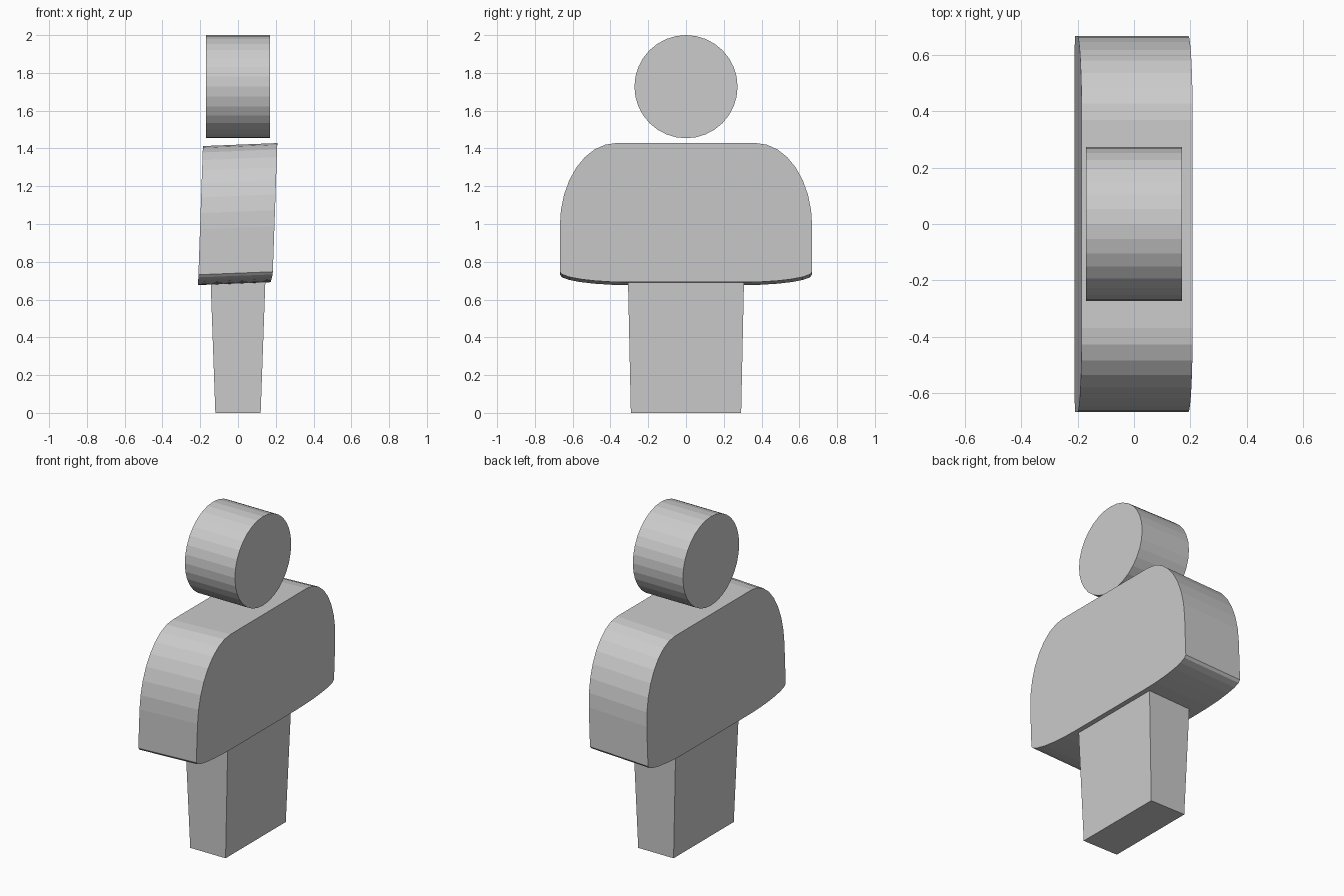
import bpy, bmesh, math
from mathutils import Matrix

cube = bpy.data.objects.get("Cube")
if cube:
    bpy.data.objects.remove(cube, do_unlink=True)

grey = bpy.data.materials.new("plain_grey")
grey.use_nodes = True
tone = (0.6, 0.6, 0.6, 1)
grey.diffuse_color = tone
grey.node_tree.nodes["Principled BSDF"].inputs["Base Color"].default_value = tone


def add_object(name, bm):
    bmesh.ops.recalc_face_normals(bm, faces=bm.faces)
    mesh = bpy.data.meshes.new(name)
    bm.to_mesh(mesh)
    bm.free()
    mesh.materials.append(grey)
    obj = bpy.data.objects.new(name, mesh)
    bpy.context.collection.objects.link(obj)
    return obj


def loft(name, rings):
    """Join two matching rings of points and cap both ends."""
    bm = bmesh.new()
    a, b = [[bm.verts.new(p) for p in ring] for ring in rings]
    n = len(a)
    for i in range(n):
        j = (i + 1) % n
        bm.faces.new((a[i], a[j], b[j], b[i]))
    bm.faces.new(a)
    bm.faces.new(b)
    return add_object(name, bm)


def arc(cy, cz, ry, rz, start, end, steps):
    return [(cy + ry * math.cos(math.radians(start + (end - start) * i / steps)),
             cz + rz * math.sin(math.radians(start + (end - start) * i / steps)))
            for i in range(steps + 1)]


# Head: a disc lying along x
bm = bmesh.new()
bmesh.ops.create_cone(bm, cap_ends=True, segments=32, radius1=0.273, radius2=0.273,
                      depth=0.34, matrix=Matrix.Translation((0, 0, 1.727))
                      @ Matrix.Rotation(math.pi / 2, 4, 'Y'))
add_object("head", bm)

# Torso: rounded shoulders and a shallow curved base, leaning slightly
half = arc(0.3, 0.74, 0.368, 0.055, -90, 0, 6) + arc(0.37, 0.98, 0.298, 0.44, 0, 90, 8)
profile = half + [(-y, z) for y, z in reversed(half)]


def torso_side(side):
    ring = []
    for y, z in profile:
        x = side * 0.197 + 0.035 * (z - 1.1)
        if side > 0 and z < 0.73:
            x -= 0.2 * (0.73 - z)
        ring.append((x, y, z + 0.04 * x))
    return ring


loft("torso", [torso_side(-1), torso_side(1)])


# Legs: one tapered block
def rectangle(x, y, z):
    return [(-x, -y, z), (x, -y, z), (x, y, z), (-x, y, z)]


loft("legs", [rectangle(0.12, 0.292, 0), rectangle(0.145, 0.307, 0.7)])
